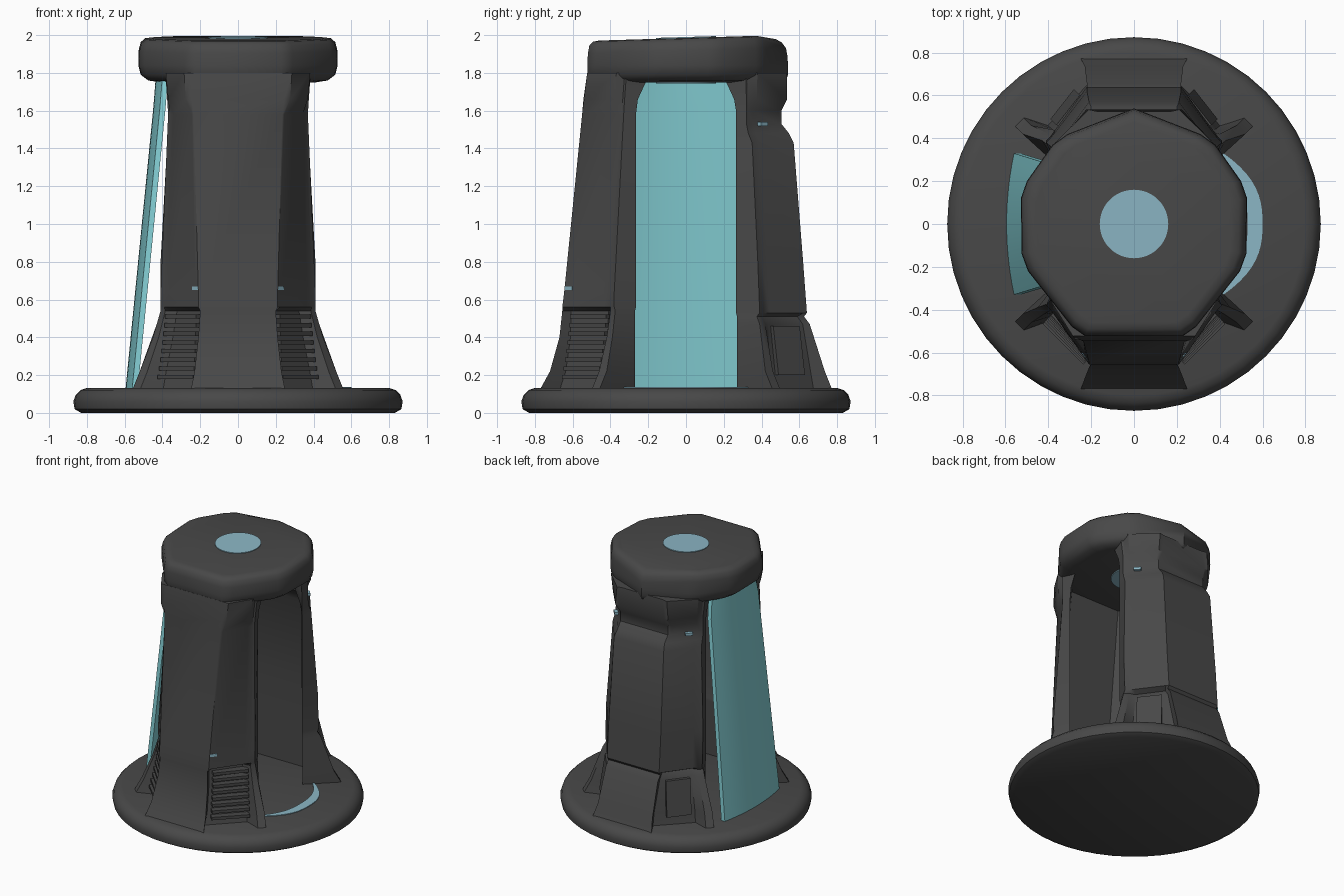
import bpy, bmesh, math
from mathutils import Vector

cube = bpy.data.objects.get("Cube")
if cube:
    bpy.data.objects.remove(cube)


def material(name, rgb):
    m = bpy.data.materials.new(name)
    m.use_nodes = True
    m.diffuse_color = (*rgb, 1)
    m.node_tree.nodes["Principled BSDF"].inputs["Base Color"].default_value = (*rgb, 1)
    return m


GREY = material("dark grey", (0.065, 0.065, 0.065))
TEAL = material("teal glass", (0.23, 0.62, 0.66))
BLUE = material("pale blue light", (0.26, 0.47, 0.56))


def finish(name, bm, mat, angle):
    bmesh.ops.recalc_face_normals(bm, faces=bm.faces)
    me = bpy.data.meshes.new(name)
    bm.to_mesh(me)
    bm.free()
    me.materials.append(mat)
    ob = bpy.data.objects.new(name, me)
    bpy.context.collection.objects.link(ob)
    bpy.ops.object.select_all(action="DESELECT")
    ob.select_set(True)
    bpy.context.view_layer.objects.active = ob
    bpy.ops.object.shade_smooth_by_angle(angle=math.radians(angle))


def loft(name, rings, mat, angle=25):
    """Skin a stack of closed rings and cap both ends."""
    bm = bmesh.new()
    rows = [[bm.verts.new(p) for p in ring] for ring in rings]
    n = len(rows[0])
    for a, b in zip(rows, rows[1:]):
        for i in range(n):
            j = (i + 1) % n
            bm.faces.new((a[i], a[j], b[j], b[i]))
    bm.faces.new(rows[0][::-1])
    bm.faces.new(rows[-1])
    finish(name, bm, mat, angle)


def box_between(name, p, q, depth, height, mat):
    """Box whose long axis runs level from p to q."""
    p, q = Vector(p), Vector(q)
    out = Vector((q.y - p.y, p.x - q.x, 0)).normalized() * depth / 2
    up = Vector((0, 0, height / 2))
    rings = [[c + out + up, c - out + up, c - out - up, c + out - up] for c in (p, q)]
    loft(name, rings, mat)


def circle(r, z, n=48, tilt=0.0):
    pts = [(r * math.cos(t * math.tau / n), r * math.sin(t * math.tau / n)) for t in range(n)]
    return [(x, y, z + tilt * y) for x, y in pts]


# Round base with a rolled rim
loft("base", [circle(r, z) for r, z in (
    (0.83, 0), (0.865, 0.02), (0.872, 0.06), (0.86, 0.095), (0.835, 0.12), (0.8, 0.132))], GREY, 40)


# Walls: panel corner, recess, end rib and inner shell, mirrored across x
def wall_ring(z, half_w, front, end, rib, inset, inner, side):
    ex, ey = end
    a, d = Vector((half_w, front)), Vector((ex, ey))
    inward = Vector((ey - front, half_w - ex)).normalized()
    b = a.lerp(d, 0.08) + inward * inset
    c = a.lerp(d, 0.86) + inward * inset
    half = [a, b, c, d, Vector((ex + rib, ey - rib)),
            Vector((0.355, inner)), Vector((0.21, front - 0.11 if z > 0.6 else 0.51))]
    ring = half + [Vector((-p.x, p.y)) for p in reversed(half)]
    return [(p.x, p.y * side, z) for p in ring]


# Each level: height, panel half width, panel distance, end point, rib, recess, opening edge
FRONT = [
    (0.12, 0.25, 0.775, (0.52, 0.5), 0.04, 0.12, 0.27),
    (0.22, 0.23, 0.72, (0.48, 0.46), 0.04, 0.09, 0.27),
    (0.4, 0.21, 0.67, (0.42, 0.42), 0.03, 0.06, 0.27),
    (0.54, 0.2, 0.655, (0.385, 0.4), 0.025, 0.045, 0.27),
    (0.56, 0.21, 0.655, (0.39, 0.4), 0.02, 0, 0.265),
    (0.64, 0.21, 0.645, (0.39, 0.4), 0.02, 0, 0.265),
    (1.58, 0.235, 0.55, (0.36, 0.34), 0.01, 0, 0.265),
    (1.66, 0.245, 0.543, (0.365, 0.335), 0.01, -0.025, 0.255),
    (1.8, 0.25, 0.523, (0.375, 0.325), 0.01, -0.03, 0.19)]
BACK = [
    (0.12, 0.25, 0.775, (0.52, 0.5), 0.04, 0.11, 0.27),
    (0.22, 0.23, 0.735, (0.48, 0.46), 0.04, 0.08, 0.27),
    (0.47, 0.22, 0.655, (0.4, 0.42), 0.03, 0.03, 0.27),
    (0.51, 0.22, 0.625, (0.385, 0.4), 0.025, 0.03, 0.27),
    (0.53, 0.22, 0.64, (0.39, 0.41), 0.02, 0, 0.265),
    (0.8, 0.22, 0.62, (0.39, 0.4), 0.02, 0, 0.265),
    (1.43, 0.21, 0.57, (0.365, 0.36), 0.01, 0, 0.265),
    (1.48, 0.2, 0.545, (0.36, 0.34), 0.01, 0, 0.265),
    (1.53, 0.2, 0.505, (0.36, 0.33), 0.01, 0, 0.265),
    (1.6, 0.2, 0.505, (0.36, 0.33), 0.01, 0, 0.265),
    (1.66, 0.19, 0.535, (0.36, 0.33), 0.01, -0.025, 0.255),
    (1.8, 0.17, 0.525, (0.375, 0.325), 0.01, -0.035, 0.19)]
loft("front_wall", [wall_ring(*lv, -1) for lv in FRONT], GREY, 35)
loft("back_wall", [wall_ring(*lv, 1) for lv in BACK], GREY, 35)

# Slatted vents, rear covers and small indicator lights on the slanted faces
for s, label in ((1, "left"), (-1, "right")):
    for i in range(8):
        t = i / 7
        z = 0.19 + 0.32 * t
        flare = 0.04 * (1 - t) ** 1.5
        box_between(f"vent_slat_{label}_{i + 1}",
                    (s * (0.2 + flare * 0.4), -0.595 - flare, z),
                    (s * (0.365 + flare), -0.405 - flare, z), 0.06, 0.022, GREY)
    loft(f"rear_cover_{label}", [
        [(s * (x + k), y + k, z) for x, y in ((0.25, 0.6), (0.36, 0.46), (0.3, 0.42), (0.2, 0.55))]
        for z, k in ((0.2, 0.03), (0.46, 0.002))], GREY)
    box_between(f"front_light_{label}", (s * 0.207, -0.638, 0.66), (s * 0.24, -0.6, 0.66),
                0.012, 0.02, BLUE)
    box_between(f"rear_light_{label}", (s * 0.29, 0.424, 1.53), (s * 0.325, 0.386, 1.53),
                0.03, 0.02, BLUE)

# Faceted head with softened corners, a sloping top and a chamfered rear ridge
HALF = [(0.23, -0.522), (0.29, -0.48), (0.495, -0.22), (0.524, -0.14), (0.528, 0.12),
        (0.5, 0.2), (0.38, 0.37), (0.31, 0.42)]
outline = HALF + [(0, 0.54)] + [(-x, y) for x, y in reversed(HALF)]
LEVELS = [(1.75, 0.78, 0.96), (1.76, 0.9, 0.98), (1.79, 0.975, 1), (1.84, 1, 1),
          (1.92, 0.995, 0.995), (1.96, 0.975, 0.98), (1.98, 0.93, 0.94), (1.985, 0.86, 0.88)]


def head_point(x, y, z):
    slope = 0.03 * y - 0.45 * max(0, y - 0.43) if z > 1.9 else 0
    return (x, y, z + slope)


loft("head", [[head_point(x * sx, y * sy, z) for x, y in outline] for z, sx, sy in LEVELS], GREY, 40)

# Round lights above and below the head
loft("top_light", [circle(0.16, z, tilt=0.03) for z in (1.98, 1.99)], BLUE)
loft("ceiling_light", [circle(0.16, z) for z in (1.743, 1.752)], BLUE)


# Curved leaning window on the right side
def glass_ring(z, x, half, thick=0.03, n=12):
    ts = [-1 + 2 * i / n for i in range(n + 1)]
    outer = [(-x + 0.035 * t * t, half * t, z) for t in ts]
    return outer + [(px + thick, py, z) for px, py, _ in reversed(outer)]


loft("curved_window", [glass_ring(*lv) for lv in (
    (0.13, 0.595, 0.33), (1.62, 0.448, 0.285), (1.76, 0.437, 0.26))], TEAL)

# Crescent floor light in the open side
arc = [-1 + i / 10 for i in range(21)]
outer = [(0.6 - 0.19 * abs(t) ** 2.6, 0.335 * t) for t in arc]
inner = [(0.53 - 0.13 * abs(t) ** 2.6, 0.325 * t) for t in reversed(arc)]
loft("floor_light", [[(x, y, z) for x, y in outer + inner] for z in (0.128, 0.137)], BLUE)
